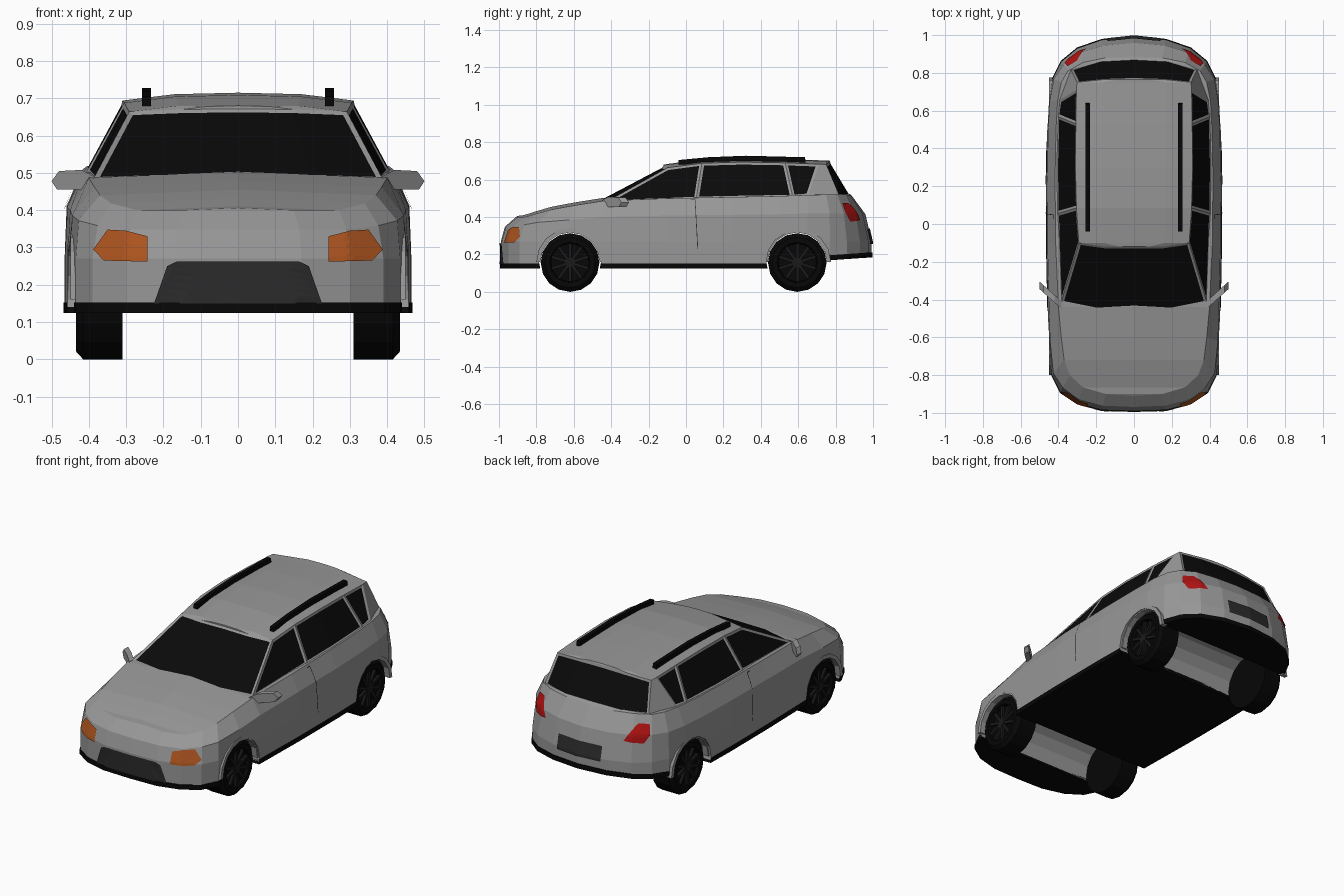
import bpy, bmesh, math
from mathutils import Vector, Matrix
from mathutils.bvhtree import BVHTree

if "Cube" in bpy.data.objects:
    bpy.data.objects.remove(bpy.data.objects["Cube"])


def mat(name, r, g, b):
    m = bpy.data.materials.new(name)
    m.diffuse_color = (r, g, b, 1)
    m.use_nodes = True
    m.node_tree.nodes["Principled BSDF"].inputs["Base Color"].default_value = m.diffuse_color
    return m


PAINT = mat("grey_paint", 0.31, 0.31, 0.31)
BLACK = mat("black_trim", 0.002, 0.002, 0.002)
GLASS = mat("dark_glass", 0.003, 0.003, 0.003)
DARK = mat("dark_grey", 0.024, 0.024, 0.024)
RIM = mat("rim_grey", 0.01, 0.01, 0.01)
ORANGE = mat("orange_lens", 0.42, 0.09, 0.014)
RED = mat("red_lens", 0.42, 0.006, 0.006)


def finish(name, bm, *mats, normals=True):
    if normals:
        bmesh.ops.recalc_face_normals(bm, faces=bm.faces)
    me = bpy.data.meshes.new(name)
    bm.to_mesh(me)
    bm.free()
    for m in mats:
        me.materials.append(m)
    ob = bpy.data.objects.new(name, me)
    bpy.context.collection.objects.link(ob)
    return ob


def skin(rows, tags=None):
    """Half surface through rows of points, mirrored across x = 0."""
    bm = bmesh.new()
    grid = [[bm.verts.new(p) for p in row] for row in rows]
    for j in range(len(grid) - 1):
        a, b = grid[j], grid[j + 1]
        for i in range(len(a) - 1):
            f = bm.faces.new((a[i], a[i + 1], b[i + 1], b[i]))
            f.material_index = tags[i] if tags and j == 0 else 0
    bmesh.ops.remove_doubles(bm, verts=bm.verts, dist=1e-4)
    bmesh.ops.mirror(bm, geom=bm.verts[:] + bm.edges[:] + bm.faces[:],
                     matrix=Matrix.Identity(4), merge_dist=1e-4, axis='X')
    bmesh.ops.remove_doubles(bm, verts=bm.verts, dist=1e-4)
    bmesh.ops.recalc_face_normals(bm, faces=bm.faces)
    return bm


def prism(name, pts, axis, a, b, m=PAINT, shear=0.0):
    """Extrude a profile along x (pts = y,z) or y (pts = x,z)."""
    bm = bmesh.new()
    mk = (lambda p, t: (t, p[0], p[1])) if axis == 'x' else \
         (lambda p, t: (p[0], t + shear * abs(p[0]), p[1]))
    lo, hi = ([bm.verts.new(mk(p, t)) for p in pts] for t in (a, b))
    bm.faces.new(lo)
    bm.faces.new(hi)
    for i in range(len(pts)):
        k = (i + 1) % len(pts)
        bm.faces.new((lo[i], lo[k], hi[k], hi[i]))
    return finish(name, bm, m)


# Half outlines running from front centre round the side to rear centre
MID = [(0, -.99), (.17, -.985), (.30, -.95), (.39, -.89), (.435, -.80), (.452, -.625),
       (.457, -.44), (.464, -.1), (.465, .25), (.46, .5), (.452, .65), (.43, .77),
       (.385, .86), (.30, .93), (.17, .975), (0, .993)]
TOP = [(0, -.91, .40), (.15, -.90, .40), (.27, -.865, .40), (.34, -.80, .418), (.37, -.72, .44),
       (.385, -.6, .462), (.40, -.44, .487), (.415, -.1, .50), (.418, .25, .507),
       (.413, .5, .512), (.405, .65, .518), (.385, .75, .52), (.35, .81, .52),
       (.27, .855, .52), (.15, .88, .515), (0, .888, .512)]


def ring(z, rise=0.0, grow=1.0):
    return [(x * grow, y * grow, z + rise * max(0, (y - .5) / .5) ** .5) for x, y in MID]


def centre(row, crown=0.0):
    return [(0, y, z + crown * x) for x, y, z in row]


def shoulder():
    row = []
    for i, (m, t) in enumerate(zip(MID, TOP)):
        k = .27 if i < 4 else .12 if i <= 11 else .32
        row.append((m[0] + (t[0] - m[0]) * k, m[1] + (t[1] - m[1]) * k, .27 + (t[2] - .27) * .6))
    return row


# Lower body and black sill / floor tray
low = ring(.14, .06)
body_bm = skin([centre(low), low, ring(.27), shoulder(), TOP, centre(TOP, .04)])
bvh = BVHTree.FromBMesh(body_bm)
body = finish("lower_body", body_bm, PAINT)
base, lip = ring(.125, .06, 1.005), ring(.152, .06, 1.005)
tray = finish("sill_and_floor", skin([centre(base), base, lip, centre(lip)]), BLACK)

# Wheel wells cut through body and tray
AXLES = {"front": -.62, "rear": .595}
for ob in (body, tray):
    for y in AXLES.values():
        arc = [(y + .166 * math.cos(a * math.pi / 8), .16 + .166 * math.sin(a * math.pi / 8))
               for a in range(16)]
        cutter = prism("well_cutter", arc, 'x', -.6, .6, ob.data.materials[0])
        cutter.hide_render = True
        mod = ob.modifiers.new("well", 'BOOLEAN')
        mod.object, mod.operation, mod.solver = cutter, 'DIFFERENCE', 'EXACT'
        with bpy.context.temp_override(object=ob, active_object=ob):
            bpy.ops.object.modifier_apply(modifier=mod.name)
        bpy.data.objects.remove(cutter)

# Cabin: belt ring to roof ring, with the windows inset as glass
BELT = [(0, -.475, .485), (.2, -.47, .485), (.39, -.43, .48), (.408, .055, .50), (.412, .3, .505),
        (.405, .57, .51), (.395, .655, .517), (.335, .82, .515), (.18, .87, .51), (0, .885, .505)]
ROOF = [(0, -.12, .672), (.15, -.12, .67), (.292, -.10, .664), (.305, .085, .688), (.31, .3, .694),
        (.308, .53, .69), (.305, .71, .683), (.302, .75, .682), (.16, .765, .692), (0, .77, .697)]
inner = [(x * .55, y, z + .055 * x) for x, y, z in ROOF]
bm = skin([BELT, ROOF, inner, centre(ROOF, .068)], tags=[1, 1, 2, 3, 3, 4, 0, 5, 5])
glass = []
for tag in range(1, 6):
    group = [f for f in bm.faces if f.material_index == tag]
    res = bmesh.ops.inset_region(bm, faces=group, thickness=.013, depth=-.004,
                                 use_even_offset=True, use_boundary=True)
    for f in res["faces"]:
        f.material_index = 0
    glass += group
for f in glass:
    f.material_index = 1
finish("cabin", bm, PAINT, GLASS, normals=False)


def panel(name, pts, start, direction, m):
    """Lay a flat outline onto the body surface, projected along a direction."""
    bm = bmesh.new()
    d = Vector(direction)
    along_y = abs(d.y) > .5
    face = bm.faces.new([bm.verts.new((p[0], start, p[1]) if along_y else (start, p[0], p[1]))
                         for p in pts])
    bmesh.ops.triangulate(bm, faces=[face])
    bmesh.ops.subdivide_edges(bm, edges=bm.edges[:], cuts=5, use_grid_fill=True)
    for v in bm.verts:
        hit = bvh.ray_cast(v.co, d)[0]
        if hit is None:
            hit = bvh.find_nearest(v.co)[0]
        v.co = hit - d * .006
    for f in bm.faces:
        f.normal_update()
        if f.normal.dot(d) > 0:
            f.normal_flip()
    finish(name, bm, m, normals=False)


# Grille, number plate recess
panel("grille", [(-.225, .15), (.225, .15), (.19, .25), (.165, .262), (-.165, .262), (-.19, .25)],
      -2, (0, 1, 0), DARK)
panel("rear_plate", [(-.14, .255), (.14, .255), (.14, .34), (-.14, .34)], 2, (0, -1, 0), DARK)

# Tyre profile (radius, x) and side parts
TYRE = [(0, .31), (.157, .31), (.157, .415), (.135, .435), (.108, .435), (.102, .415), (0, .415)]
SEG = 16
for side, s in (("right", 1), ("left", -1)):
    panel("headlight_" + side, [(s * x, z) for x, z in
          ((.243, .262), (.36, .265), (.388, .295), (.35, .348), (.30, .345), (.243, .33))],
          -2, (0, 1, 0), ORANGE)
    panel("taillight_" + side, [(s * x, z) for x, z in
          ((.25, .385), (.345, .375), (.368, .42), (.352, .475), (.30, .475))],
          2, (0, -1, 0), RED)
    panel("door_seam_" + side, [(.025, .495), (.05, .495), (.065, .23), (.061, .23), (.047, .491),
                                (.025, .491)], s * 2, (-s, 0, 0), DARK)

    # Door mirror, swept backwards
    prism("door_mirror_" + side, [(s * x, z) for x, z in
          ((.385, .475), (.42, .455), (.485, .455), (.50, .478), (.48, .505), (.42, .508),
           (.385, .49))], 'y', -.795, -.755, shear=.9)

    # Roof rail
    prism("roof_rail_" + side, [(-.04, .68), (-.04, .705), (.12, .72), (.32, .728), (.635, .72),
                                (.64, .69), (.3, .70)], 'x', s * .233, s * .257, BLACK)

    for end, y in AXLES.items():
        # Arch flare
        arc = [(r * math.cos(a * math.pi / 8), r * math.sin(a * math.pi / 8))
               for r, steps in ((.158, range(9)), (.18, range(8, -1, -1))) for a in steps]
        prism(f"arch_flare_{end}_{side}", [(y + p, .16 + q) for p, q in arc],
              'x', s * .415, s * .449)

        # Wheel turned from the tyre profile
        bm = bmesh.new()
        rings = [[bm.verts.new((s * x, y + r * math.sin(2 * math.pi * k / SEG),
                                .157 - r * math.cos(2 * math.pi * k / SEG)))
                  for k in range(SEG)] for r, x in TYRE]
        for a, b in zip(rings, rings[1:]):
            for k in range(SEG):
                n = (k + 1) % SEG
                bm.faces.new((a[k], a[n], b[n], b[k]))
        bmesh.ops.remove_doubles(bm, verts=bm.verts, dist=1e-5)
        finish(f"tyre_{end}_{side}", bm, BLACK)

        # Rim spokes and hub
        bm = bmesh.new()
        for k in range(10):
            rot = Matrix.Translation((s * .42, y, .157)) @ Matrix.Rotation(k * math.pi / 5, 4, 'X')
            bmesh.ops.create_cube(bm, size=1, matrix=rot @ Matrix.Translation((0, 0, .058))
                                  @ Matrix.Diagonal((.018, .016, .088, 1)))
        bmesh.ops.create_cone(bm, cap_ends=True, segments=10, radius1=.024, radius2=.024, depth=.024,
                              matrix=Matrix.Translation((s * .42, y, .157))
                              @ Matrix.Rotation(math.pi / 2, 4, 'Y'))
        finish(f"rim_{end}_{side}", bm, RIM)
